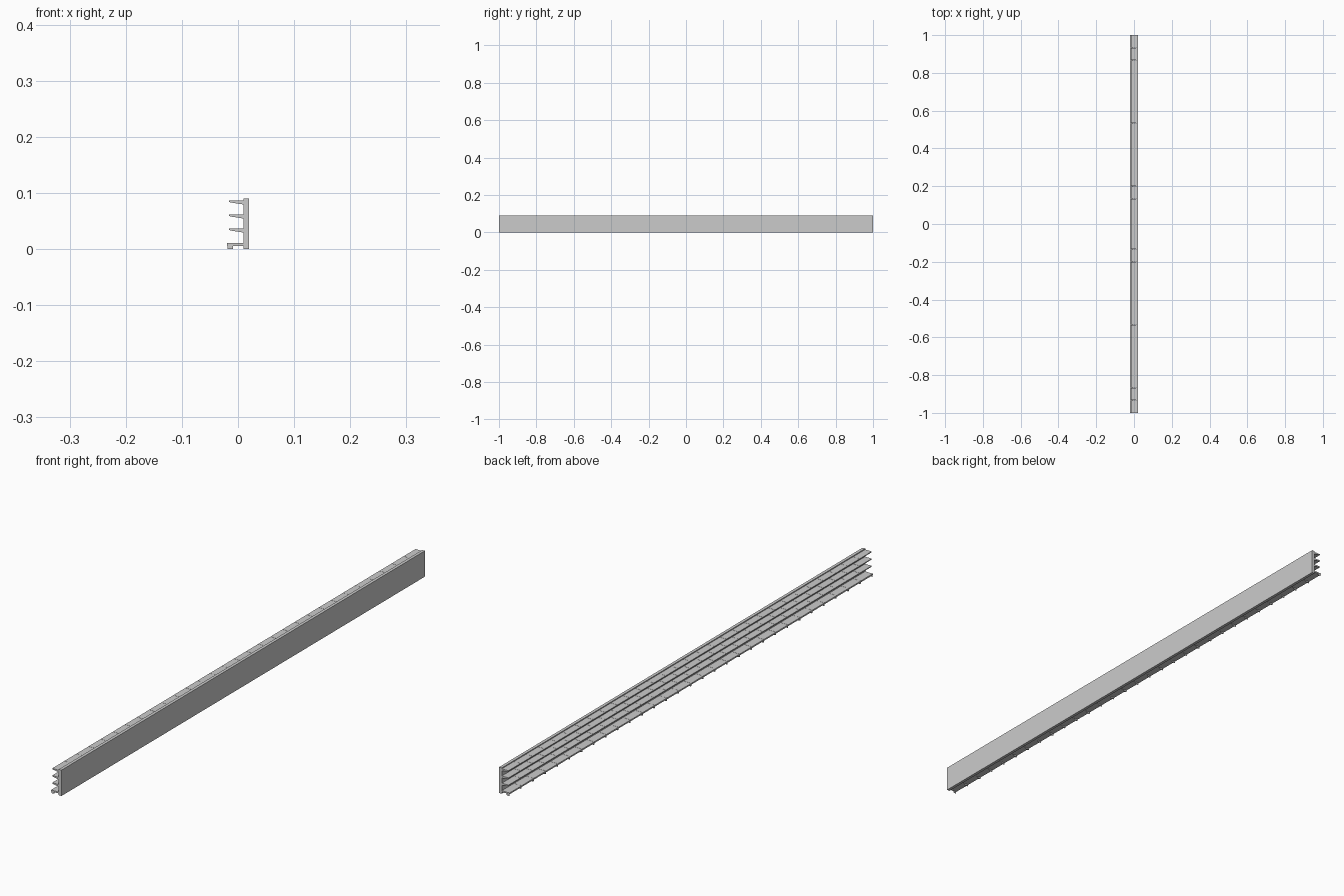
import bpy, bmesh

if "Cube" in bpy.data.objects:
    bpy.data.objects.remove(bpy.data.objects["Cube"])

BAYS = 30
W = 2.0 / BAYS


def extrude(name, profile, spans):
    """Extrude an x-z profile along every (y0, y1) span into one object."""
    bm = bmesh.new()
    for y0, y1 in spans:
        a = [bm.verts.new((x, y0, z)) for x, z in profile]
        b = [bm.verts.new((x, y1, z)) for x, z in profile]
        bm.faces.new(a)
        bm.faces.new(b[::-1])
        n = len(profile)
        for i in range(n):
            j = (i + 1) % n
            bm.faces.new((a[j], a[i], b[i], b[j]))
    bmesh.ops.recalc_face_normals(bm, faces=bm.faces)
    me = bpy.data.meshes.new(name)
    bm.to_mesh(me)
    bm.free()
    ob = bpy.data.objects.new(name, me)
    bpy.context.collection.objects.link(ob)
    return ob


def rect(x0, x1, z0, z1):
    return [(x0, z0), (x1, z0), (x1, z1), (x0, z1)]


starts = [-1 + i * W for i in range(BAYS)]
bays = [(s + 0.0004, s + W - 0.0004) for s in starts]
# a thin bracket at both ends of every bay
ends = [e for a, b in bays for e in ((a, a + 0.0012), (b - 0.0012, b))]

# Long back wall
extrude("back_panel", rect(0.0095, 0.0200, 0, 0.09), [(-1, 1)])

# Shelf boards with tapered brackets underneath
for i, top in enumerate((0.0368, 0.0618, 0.0868)):
    extrude(f"shelf_{i + 1}", rect(-0.0158, 0.0095, top - 0.003, top), bays)
    extrude(f"shelf_brackets_{i + 1}",
            [(-0.0140, top - 0.003), (-0.0140, top - 0.0038),
             (0.0095, top - 0.0075), (0.0095, top - 0.003)], ends)

# Base deck and its feet
extrude("base_deck", rect(-0.0200, 0.0095, 0.0055, 0.0105), bays)
extrude("base_feet", rect(-0.0190, -0.0090, 0, 0.0055),
        [(max(-1, -1 + i * W - 0.002), min(1, -1 + i * W + 0.002))
         for i in range(BAYS + 1)])
